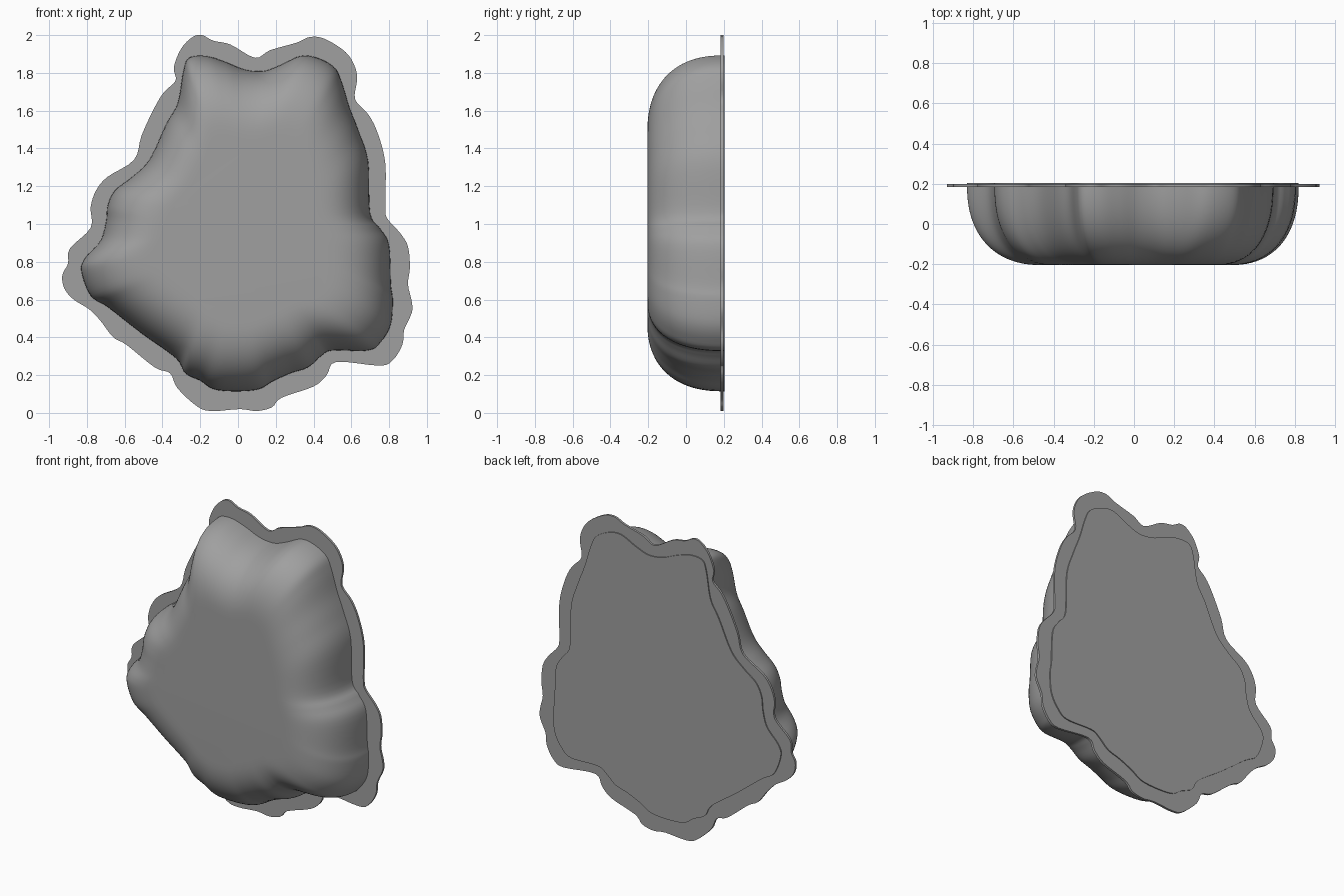
import bpy, bmesh, math
from mathutils import Vector

if "Cube" in bpy.data.objects:
    bpy.data.objects.remove(bpy.data.objects["Cube"])

# Outlines as (x, z) in hundredths of a unit, clockwise from the top left lobe
BODY = [(-26, 188), (-17, 189), (-7, 186), (3, 182), (13, 181), (22, 184), (33, 189),
        (42, 188), (51, 183), (55, 175), (59, 162), (64, 149), (69, 133), (70, 106),
        (75, 98), (80, 89), (81, 68), (82, 60), (81, 47), (76, 38), (69, 33), (50, 33),
        (44, 30), (37, 24), (28, 21), (19, 17), (9, 12), (-11, 12), (-20, 17), (-28, 21),
        (-33, 29), (-51, 42), (-69, 56), (-78, 62), (-83, 75), (-81, 82), (-73, 91),
        (-70, 101), (-69, 110), (-65, 118), (-56, 125), (-47, 134), (-38, 153),
        (-32, 164), (-29, 181)]
RIM = [(-34, 183), (-30, 193), (-24, 199), (-19, 200), (-13, 197), (-4, 195), (9, 188),
       (17, 192), (31, 196), (38, 199), (46, 198), (57, 191), (62, 183), (63, 176),
       (62, 166), (69, 158), (74, 148), (78, 132), (78, 110), (79, 103), (86, 95),
       (90, 88), (91, 77), (90, 68), (92, 59), (92, 53), (88, 44), (87, 36), (82, 28),
       (75, 25), (52, 27), (47, 20), (40, 14), (23, 8), (18, 3), (10, 1), (1, 2),
       (-13, 1), (-21, 3), (-32, 13), (-36, 21), (-44, 24), (-59, 36), (-66, 40),
       (-73, 49), (-79, 55), (-87, 60), (-92, 66), (-93, 73), (-90, 79), (-89, 87),
       (-78, 98), (-78, 109), (-75, 118), (-69, 125), (-55, 134), (-51, 147),
       (-44, 162), (-39, 170), (-33, 176)]
CENTRE = Vector((0.02, 0.95))


def smooth_outline(points, steps):
    """Closed Catmull-Rom curve through the points."""
    pts = [Vector(p) / 100 for p in points]
    n, out = len(pts), []
    for i in range(n):
        a, b, c, d = (pts[(i + k) % n] for k in (-1, 0, 1, 2))
        for s in range(steps):
            t = s / steps
            out.append(0.5 * (2 * b + (c - a) * t + (2 * a - 5 * b + 4 * c - d) * t ** 2
                              + (3 * b - a - 3 * c + d) * t ** 3))
    return out


def relax(points, rounds):
    n = len(points)
    for _ in range(rounds):
        points = [(points[i - 1] + points[i] * 2 + points[(i + 1) % n]) / 4 for i in range(n)]
    return points


def loft(name, rings, material):
    """Skin a stack of (y, outline) rings and cap both ends."""
    bm = bmesh.new()
    loops = [[bm.verts.new((p.x, y, p.y)) for p in ring] for y, ring in rings]
    n = len(loops[0])
    for a, b in zip(loops, loops[1:]):
        for i in range(n):
            j = (i + 1) % n
            bm.faces.new((a[i], a[j], b[j], b[i]))
    bm.faces.new(loops[0])
    bm.faces.new(loops[-1])
    bmesh.ops.recalc_face_normals(bm, faces=bm.faces)
    mesh = bpy.data.meshes.new(name)
    bm.to_mesh(mesh)
    bm.free()
    mesh.materials.append(material)
    obj = bpy.data.objects.new(name, mesh)
    bpy.context.collection.objects.link(obj)
    bpy.ops.object.select_all(action='DESELECT')
    obj.select_set(True)
    bpy.context.view_layer.objects.active = obj
    bpy.ops.object.shade_smooth_by_angle(angle=math.radians(40))
    return obj


grey = bpy.data.materials.new("grey")
grey.diffuse_color = (0.35, 0.35, 0.35, 1)
grey.use_nodes = True
grey.node_tree.nodes["Principled BSDF"].inputs["Base Color"].default_value = grey.diffuse_color

# Domed body: rounded section whose lobes fade towards the flat front
edge = smooth_outline(BODY, 5)
soft = relax(edge, 60)
rings = []
STEPS = 22
for k in range(STEPS + 1):
    a = math.pi / 2 * k / STEPS
    depth = math.sin(a) ** (2 / 2.4)
    inset = 1 - math.cos(a) ** (2 / 2.4)
    scale = 1 - 0.43 * inset
    ring = [CENTRE + (p.lerp(q, 0.8 * inset) - CENTRE) * scale for p, q in zip(edge, soft)]
    rings.append((0.205 - 0.41 * depth, ring))
loft("domed_body", rings, grey)

# Thin scalloped rim plate around the back
outline = smooth_outline(RIM, 4)
loft("rim_plate", [(0.183, outline), (0.198, outline)], grey)
